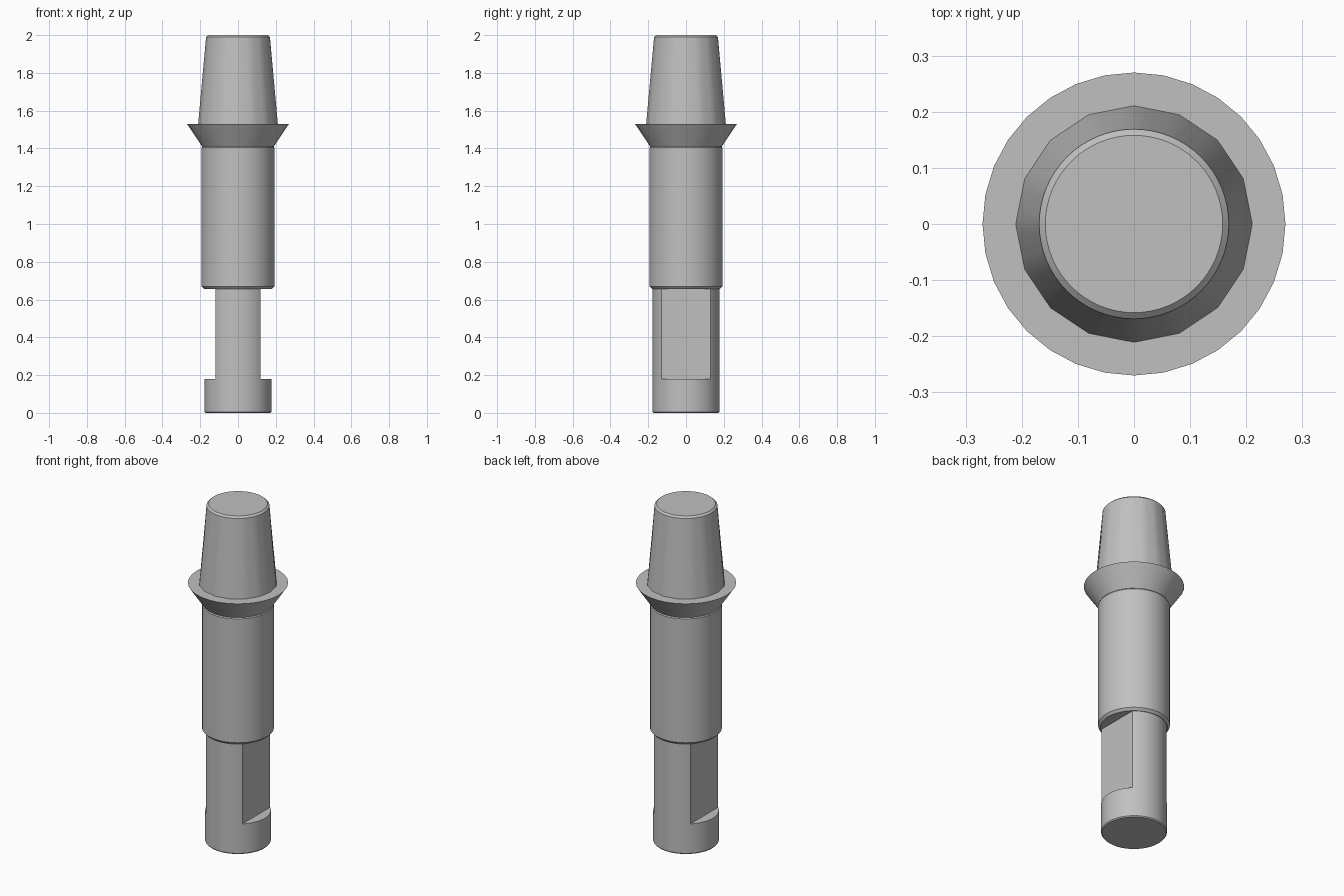
import bpy, bmesh
from math import pi, cos, sin, radians

cube = bpy.data.objects.get("Cube")
if cube:
    bpy.data.objects.remove(cube, do_unlink=True)

SEGMENTS = 64

metal = bpy.data.materials.new("grey_metal")
metal.use_nodes = True
metal.diffuse_color = (0.53, 0.53, 0.53, 1)
metal.node_tree.nodes["Principled BSDF"].inputs["Base Color"].default_value = metal.diffuse_color


def finish(name, bm):
    """Turn a bmesh into a named, coloured object."""
    bmesh.ops.recalc_face_normals(bm, faces=bm.faces[:])
    mesh = bpy.data.meshes.new(name)
    bm.to_mesh(mesh)
    bm.free()
    mesh.materials.append(metal)
    obj = bpy.data.objects.new(name, mesh)
    bpy.context.collection.objects.link(obj)
    return obj


def smooth(obj):
    bpy.ops.object.select_all(action="DESELECT")
    obj.select_set(True)
    bpy.context.view_layer.objects.active = obj
    bpy.ops.object.shade_smooth_by_angle(angle=radians(30))


def turned(name, profile):
    """Capped solid of revolution; each ring is (radius, height, polygon sides)."""
    bm = bmesh.new()
    rings = []
    for radius, z, sides in profile:
        ring = []
        for i in range(SEGMENTS):
            a = 2 * pi * i / SEGMENTS
            r = radius * cos(pi / sides) / cos(a % (2 * pi / sides) - pi / sides)
            ring.append(bm.verts.new((r * cos(a), r * sin(a), z)))
        rings.append(ring)
    for low, high in zip(rings, rings[1:]):
        for i in range(SEGMENTS):
            j = (i + 1) % SEGMENTS
            bm.faces.new((low[i], low[j], high[j], high[i]))
    bm.faces.new(rings[0][::-1])
    bm.faces.new(rings[-1])
    return finish(name, bm)


def box(name, low, high):
    bm = bmesh.new()
    bmesh.ops.create_cube(bm, size=1)
    for v in bm.verts:
        v.co = [(a + b) / 2 + c * (b - a) for a, b, c in zip(low, high, v.co)]
    return finish(name, bm)


# Lower pin with two flats milled into its sides
pin = turned("lower_pin", [(0.172, 0, 64), (0.177, 0.006, 64), (0.177, 0.68, 64)])
for side in (-1, 1):
    x = sorted((side * 0.12, side * 0.3))
    cutter = box("flat_cutter", (x[0], -0.3, 0.18), (x[1], 0.3, 0.75))
    cutter.hide_render = True
    cut = pin.modifiers.new("flat", "BOOLEAN")
    cut.operation = "DIFFERENCE"
    cut.solver = "EXACT"
    cut.object = cutter
    bpy.context.view_layer.objects.active = pin
    bpy.ops.object.modifier_apply(modifier=cut.name)
    bpy.data.objects.remove(cutter, do_unlink=True)
smooth(pin)

# Main cylinder with chamfered ends
smooth(turned("main_body", [(0.18, 0.656, 64), (0.193, 0.67, 64),
                            (0.193, 1.405, 64), (0.188, 1.411, 64)]))

# Flared collar with a flat top
smooth(turned("flared_collar", [(0.19, 1.411, 32), (0.27, 1.53, 32)]))

# Tapered head with a chamfered top
smooth(turned("tapered_head", [(0.211, 1.528, 16), (0.169, 1.99, 64), (0.158, 2.0, 64)]))
